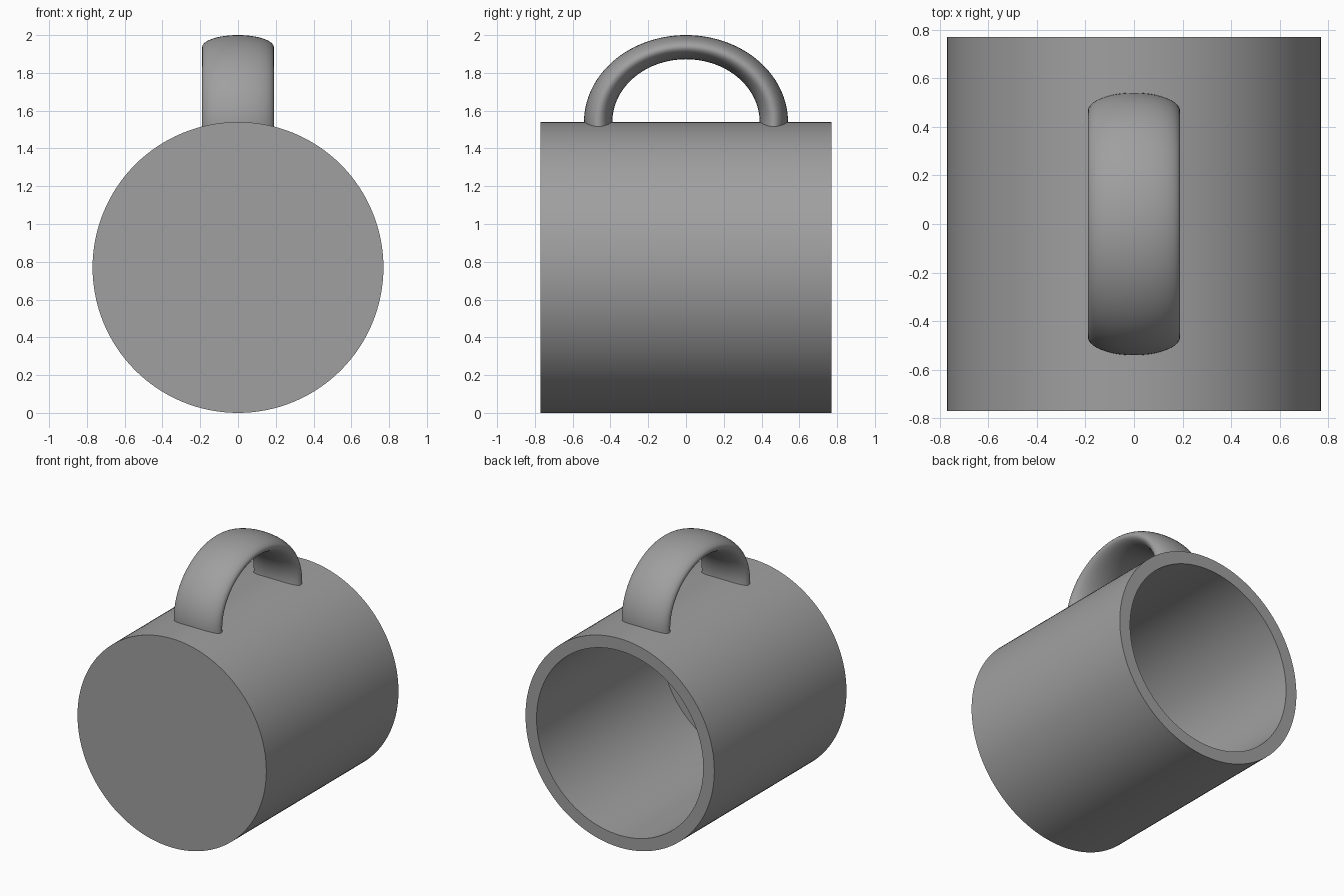
import bpy, bmesh, math

if "Cube" in bpy.data.objects:
    bpy.data.objects.remove(bpy.data.objects["Cube"])

grey = bpy.data.materials.new("mid grey")
grey.diffuse_color = (0.35, 0.35, 0.35, 1)
grey.use_nodes = True
grey.node_tree.nodes["Principled BSDF"].inputs["Base Color"].default_value = grey.diffuse_color

R, WALL, HALF = 0.77, 0.09, 0.77   # mug radius, wall thickness, half length


def finish(name, bm):
    bmesh.ops.recalc_face_normals(bm, faces=bm.faces[:])
    mesh = bpy.data.meshes.new(name)
    bm.to_mesh(mesh)
    bm.free()
    obj = bpy.data.objects.new(name, mesh)
    bpy.context.collection.objects.link(obj)
    mesh.materials.append(grey)
    bpy.ops.object.select_all(action='DESELECT')
    obj.select_set(True)
    bpy.context.view_layer.objects.active = obj
    bpy.ops.object.shade_smooth_by_angle(angle=math.radians(35))
    return obj


def skin(bm, rings):
    # join neighbouring closed rings with quads and cap both ends
    n = len(rings[0])
    for a, b in zip(rings, rings[1:]):
        for i in range(n):
            j = (i + 1) % n
            bm.faces.new((a[i], a[j], b[j], b[i]))
    bm.faces.new(rings[0])
    bm.faces.new(rings[-1])


# mug body lying on its side: closed base at the front, open rim at the back
N = 128
bm = bmesh.new()
profile = [(R, -HALF), (R, HALF), (R - WALL, HALF), (R - WALL, -HALF + WALL)]
rings = []
for r, y in profile:
    rings.append([bm.verts.new((r * math.sin(2 * math.pi * i / N), y,
                                R + r * math.cos(2 * math.pi * i / N)))
                  for i in range(N)])
skin(bm, rings)
finish("mug_body", bm)

# handle: flattened arch with an oval section, its feet sunk into the wall
MAJOR, MINOR, HALF_WIDTH, SQUASH = 0.465, 0.075, 0.19, 0.852
STEPS, SIDES, SINK = 64, 40, math.radians(8)
bm = bmesh.new()
rings = []
for k in range(STEPS + 1):
    a = -SINK + (math.pi + 2 * SINK) * k / STEPS
    ring = []
    for i in range(SIDES):
        t = 2 * math.pi * i / SIDES
        r = MAJOR + MINOR * math.cos(t)
        ring.append(bm.verts.new((HALF_WIDTH * math.sin(t), r * math.cos(a),
                                  2 * R + SQUASH * r * math.sin(a))))
    rings.append(ring)
skin(bm, rings)
finish("handle", bm)
